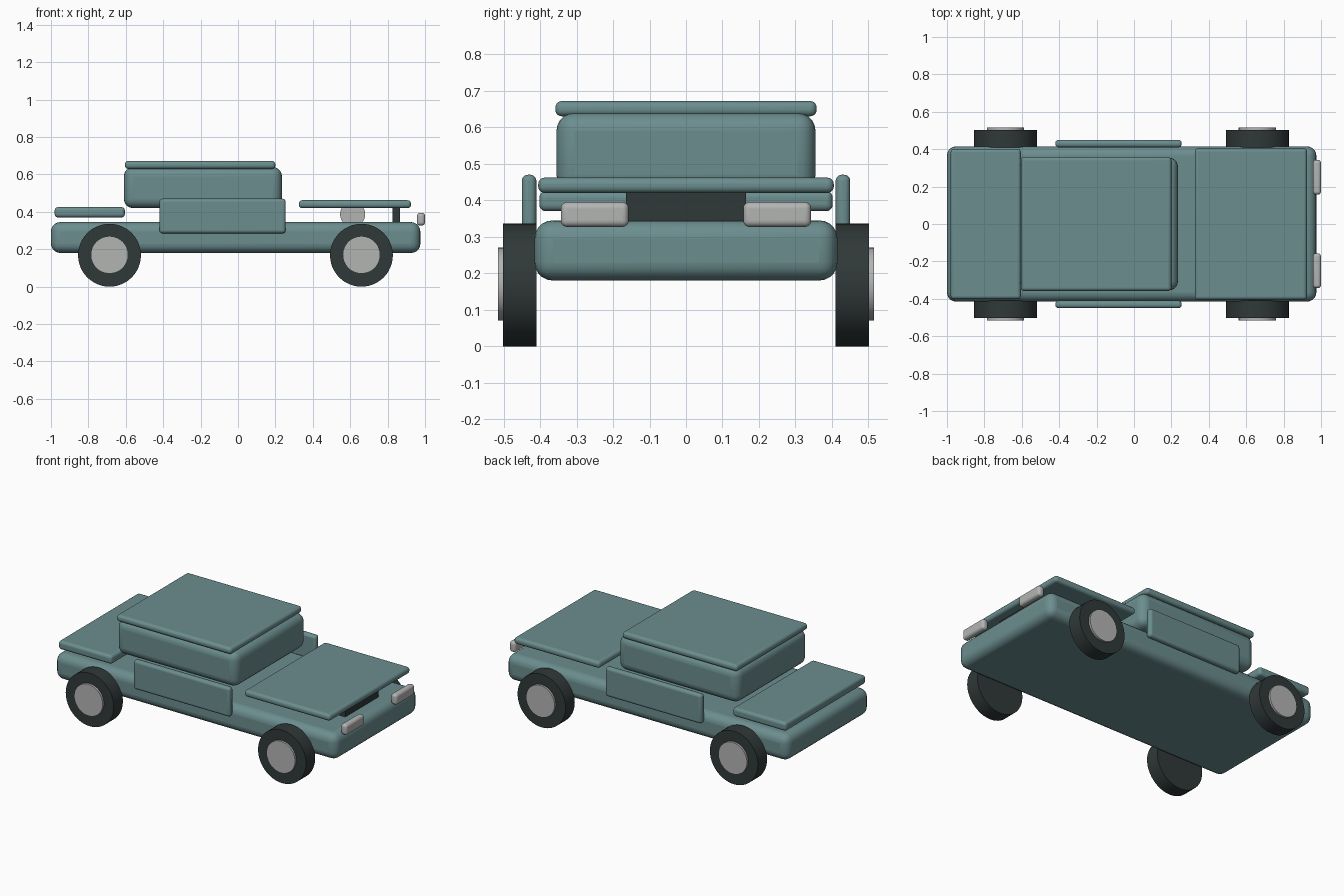
import bpy
import math

cube = bpy.data.objects.get("Cube")
if cube:
    bpy.data.objects.remove(cube, do_unlink=True)


def material(name, rgb, rough=0.5):
    m = bpy.data.materials.new(name)
    m.use_nodes = True
    m.diffuse_color = (*rgb, 1)
    bsdf = m.node_tree.nodes["Principled BSDF"]
    bsdf.inputs["Base Color"].default_value = (*rgb, 1)
    bsdf.inputs["Roughness"].default_value = rough
    return m


TEAL = material("teal paint", (0.15, 0.27, 0.275))
RUBBER = material("dark rubber", (0.03, 0.04, 0.04), 0.8)
SILVER = material("silver grey", (0.45, 0.46, 0.45))


def finish(name, mat):
    ob = bpy.context.object
    ob.name = ob.data.name = name
    ob.data.materials.append(mat)
    bpy.ops.object.transform_apply(location=False, rotation=True, scale=True)
    return ob


def box(name, x, y, z, mat, bevel=0.0):
    """Rounded box spanning the given (low, high) ranges."""
    spans = (x, y, z)
    bpy.ops.mesh.primitive_cube_add(size=1, location=[(a + b) / 2 for a, b in spans])
    bpy.context.object.scale = [b - a for a, b in spans]
    ob = finish(name, mat)
    if bevel:
        mod = ob.modifiers.new("Rounded edges", "BEVEL")
        mod.width = bevel
        mod.segments = 5
        bpy.ops.object.shade_smooth_by_angle(angle=math.radians(35))
    return ob


def cylinder(name, x, y, z, radius, mat):
    """Cylinder lying across the car, spanning y = (low, high)."""
    bpy.ops.mesh.primitive_cylinder_add(
        vertices=48, radius=radius, depth=y[1] - y[0],
        location=(x, (y[0] + y[1]) / 2, z), rotation=(math.pi / 2, 0, 0))
    ob = finish(name, mat)
    bpy.ops.object.shade_smooth_by_angle(angle=math.radians(35))
    return ob


# Body shell, cabin and panels
box("body", (-1.0, 0.975), (-0.415, 0.415), (0.18, 0.345), TEAL, 0.05)
box("cabin", (-0.61, 0.235), (-0.355, 0.355), (0.42, 0.64), TEAL, 0.05)
box("roof", (-0.605, 0.2), (-0.358, 0.358), (0.63, 0.672), TEAL, 0.018)
box("hood", (0.325, 0.925), (-0.405, 0.405), (0.42, 0.462), TEAL, 0.018)
box("trunk_lid", (-0.98, -0.605), (-0.402, 0.402), (0.37, 0.425), TEAL, 0.018)

# Grille and engine under the hood
box("grille", (0.827, 0.867), (-0.165, 0.165), (0.3, 0.43), RUBBER)
cylinder("engine", 0.613, (-0.15, 0.15), 0.387, 0.067, SILVER)

# Doors, headlights and wheels on both sides
for s, side in ((-1, "right"), (1, "left")):
    def across(a, b):
        return tuple(sorted((s * a, s * b)))

    box(f"{side}_door", (-0.42, 0.255), across(0.41, 0.45), (0.285, 0.47), TEAL, 0.017)
    box(f"{side}_headlight", (0.957, 1.0), across(0.157, 0.343), (0.327, 0.395),
        SILVER, 0.017)
    for end, x in (("rear", -0.687), ("front", 0.66)):
        cylinder(f"{end}_{side}_tire", x, across(0.41, 0.502), 0.168, 0.168, RUBBER)
        cylinder(f"{end}_{side}_hub", x, across(0.45, 0.515), 0.17, 0.1, SILVER)
